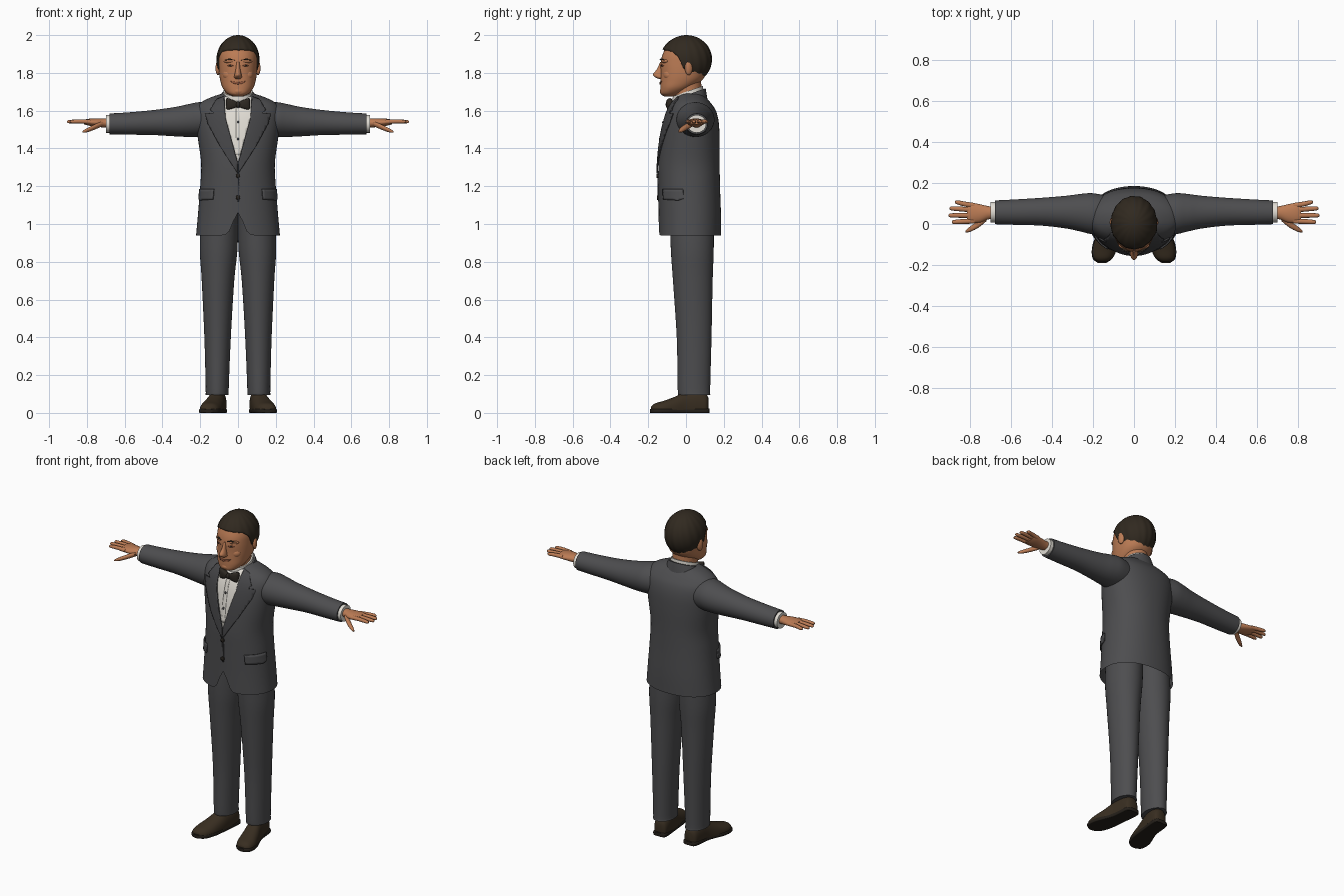
import bpy, bmesh
from math import sin, cos, pi, radians, exp, copysign
from mathutils import Vector, Matrix
from mathutils.bvhtree import BVHTree

if "Cube" in bpy.data.objects:
    bpy.data.objects.remove(bpy.data.objects["Cube"])


def material(name, *rgb):
    m = bpy.data.materials.new(name)
    m.use_nodes = True
    m.diffuse_color = (*rgb, 1)
    m.node_tree.nodes["Principled BSDF"].inputs["Base Color"].default_value = (*rgb, 1)
    return m


SUIT = material("suit grey", .075, .075, .079)
TRIM = material("lapel grey", .06, .06, .064)
SHIRT = material("shirt white", .75, .72, .66)
SKIN = material("skin", .5, .2, .09)
LIP = material("dark skin", .27, .09, .045)
HAIR = material("hair brown", .03, .022, .014)
SHOE = material("shoe brown", .04, .027, .015)
SOLE = material("sole dark", .018, .014, .01)
TIE = material("bow tie dark", .026, .021, .016)


def finish(name, bm, mat, mirror=False, thick=0, closed=True):
    """Turn a bmesh into a smooth shaded object; returns its surface tree."""
    if closed:
        bmesh.ops.recalc_face_normals(bm, faces=bm.faces)
    tree = BVHTree.FromBMesh(bm)
    me = bpy.data.meshes.new(name)
    bm.to_mesh(me)
    bm.free()
    me.materials.append(mat)
    me.polygons.foreach_set("use_smooth", [True] * len(me.polygons))
    me.set_sharp_from_angle(angle=radians(45))
    ob = bpy.data.objects.new(name, me)
    bpy.context.collection.objects.link(ob)
    if thick:
        mod = ob.modifiers.new("thickness", 'SOLIDIFY')
        mod.thickness, mod.offset = thick, -1
    if mirror:
        ob.modifiers.new("mirror", 'MIRROR')
    return tree


def smooth_rings(rings, steps=5):
    """Catmull-Rom interpolation of ring settings."""
    out = []
    for i in range(len(rings) - 1):
        a, b, c, d = (rings[min(max(i + k, 0), len(rings) - 1)] for k in (-1, 0, 1, 2))
        for s in range(steps):
            t = s / steps
            out.append([q + t * ((r - p) / 2 + t * (p - 2.5 * q + 2 * r - w / 2
                        + t * (1.5 * (q - r) + (w - p) / 2)))
                        for p, q, r, w in zip(a, b, c, d)])
    return out + [list(rings[-1])]


def loft(name, rings, mat, axis='z', power=2, n=40, warp=None, caps=(True, True), mirror=False):
    """Skin over rings of (position on axis, centre a, centre b, radius a, radius b)."""
    bm = bmesh.new()
    rows = []
    for t, a, b, ra, rb in smooth_rings(rings):
        row = []
        for k in range(n):
            c, s = cos(2 * pi * k / n), sin(2 * pi * k / n)
            u = a + ra * copysign(abs(c) ** (2 / power), c)
            v = b + rb * copysign(abs(s) ** (2 / power), s)
            p = {'x': (t, u, v), 'y': (u, t, v), 'z': (u, v, t)}[axis]
            row.append(bm.verts.new(warp(*p) if warp else p))
        rows.append(row)
    for lo, hi in zip(rows, rows[1:]):
        for k in range(n):
            bm.faces.new((lo[k], lo[k - 1], hi[k - 1], hi[k]))
    for row, cap in zip((rows[0], rows[-1]), caps):
        if cap:
            bm.faces.new(row)
    return finish(name, bm, mat, mirror)


def ball(name, loc, size, mat, mirror=False, tilt=0):
    bm = bmesh.new()
    m = Matrix.Translation(loc) @ Matrix.Rotation(tilt, 4, 'Z') @ Matrix.Diagonal((*size, 1))
    bmesh.ops.create_uvsphere(bm, u_segments=20, v_segments=12, radius=1, matrix=m)
    return finish(name, bm, mat, mirror)


def plate(name, outline, tree, mat, lift=.004, angle=0, mirror=False, step=.015):
    """Thin sheet with a (u, z) outline, laid on a surface seen from the given angle."""
    u_axis = Vector((cos(angle), sin(angle), 0))
    look = Vector((-sin(angle), cos(angle), 0))
    bm = bmesh.new()
    face = bm.faces.new([bm.verts.new((u, 0, z)) for u, z in outline])
    face.normal_update()
    if face.normal.y > 0:
        face.normal_flip()
    bmesh.ops.triangulate(bm, faces=bm.faces[:])
    for i in (0, 2):
        lo, hi = min(p[i // 2] for p in outline), max(p[i // 2] for p in outline)
        normal = Vector((i == 0, 0, i == 2))
        for k in range(1, int((hi - lo) / step) + 1):
            bmesh.ops.bisect_plane(bm, geom=bm.verts[:] + bm.edges[:] + bm.faces[:],
                                   plane_co=normal * (lo + k * step), plane_no=normal)
    for v in bm.verts:
        start = u_axis * v.co.x - look + Vector((0, 0, v.co.z))
        hit = tree.ray_cast(start, look)[0]
        v.co = (hit or start + look * .95) - look * lift
    finish(name, bm, mat, mirror, thick=.007, closed=False)


def disc(x, z, r):
    return [(x + r * cos(k * pi / 6), z + r * sin(k * pi / 6)) for k in range(12)]


# Jacket body with the front hem cut away
def hem(x, y, z):
    if y < 0 and z < 1.12:
        z += .12 * exp(-(x / .035) ** 2) * (1.12 - z) / .18
    return x, y, z


torso = loft("jacket", [
    (.94, 0, .02, .222, .165), (1.05, 0, .02, .212, .165), (1.2, 0, .017, .2, .163),
    (1.32, 0, .016, .195, .162), (1.45, 0, .022, .212, .156), (1.54, 0, .028, .225, .145),
    (1.6, 0, .03, .225, .128), (1.64, 0, .028, .2, .104), (1.67, 0, .027, .145, .078),
    (1.69, 0, .027, .085, .06)], SUIT, power=2.2, n=72, warp=hem, caps=(False, True))

# Sleeves and shirt cuffs
loft("sleeves", [
    (.12, .045, 1.55, .09, .085), (.2, .05, 1.553, .1, .092), (.26, .055, 1.548, .092, .087),
    (.33, .058, 1.542, .08, .078), (.45, .06, 1.537, .068, .066), (.58, .058, 1.532, .062, .059),
    (.68, .057, 1.53, .058, .055)], SUIT, axis='x', mirror=True)
loft("cuffs", [(.65, .057, 1.53, .05, .047), (.7, .057, 1.53, .05, .047)],
     SHIRT, axis='x', mirror=True)

# Hands
loft("palms", [
    (.67, .055, 1.535, .03, .025), (.71, .055, 1.535, .032, .024), (.75, .052, 1.537, .044, .022),
    (.79, .054, 1.539, .049, .018), (.815, .055, 1.54, .042, .012)], SKIN, axis='x', mirror=True)
for finger, y, spread, tip in (("index", .015, -.005, .89), ("middle", .042, .0, .905),
                               ("ring", .068, .008, .9), ("little", .09, .016, .875)):
    loft(finger + "_fingers", [
        (.78, y, 1.54, .013, .012), (.83, y + spread * .5, 1.543, .012, .011),
        (tip - .012, y + spread, 1.542, .01, .009), (tip, y + spread, 1.541, .004, .004)],
        SKIN, axis='x', n=14, mirror=True)
loft("thumbs", [
    (.72, .03, 1.53, .016, .014), (.76, -.001, 1.513, .017, .014),
    (.8, -.025, 1.496, .013, .011), (.822, -.036, 1.488, .005, .005)],
    SKIN, axis='x', n=14, mirror=True)

# Trousers
loft("trouser_legs", [
    (.095, .11, .045, .062, .085), (.13, .11, .042, .061, .086), (.4, .108, .043, .07, .092),
    (.7, .106, .036, .086, .105), (.88, .102, .033, .1, .114), (1.1, .095, .03, .095, .115)],
    SUIT, mirror=True)


# Shoes: flat bottomed lofts, toes turned out
def floor(x, y, z):
    return x, y, max(z, .002)


loft("shoes", [
    (.118, .104, .04, .022, .04), (.105, .104, .04, .04, .06), (.06, .107, .045, .046, .075),
    (.0, .115, .035, .048, .078), (-.06, .13, .02, .055, .065), (-.12, .144, .015, .058, .048),
    (-.165, .152, .015, .046, .035), (-.184, .155, .015, .022, .018)],
    SHOE, axis='y', power=2.3, warp=floor, mirror=True)
loft("soles", [
    (.124, .104, .01, .025, .012), (.105, .104, .01, .045, .014), (.0, .115, .01, .048, .014),
    (-.1, .14, .01, .062, .014), (-.165, .153, .01, .05, .014), (-.19, .156, .01, .02, .01)],
    SOLE, axis='y', power=4, warp=lambda x, y, z: (x, y, max(z, 0)), mirror=True)


# Neck and collars, all leaning down toward the front
def lean(x, y, z):
    return x, y, z + y * .35


loft("neck", [(1.6, 0, .015, .07, .07), (1.7, 0, .008, .07, .073), (1.79, 0, .0, .072, .08)],
     SKIN, warp=lean)
loft("shirt_collar", [(1.63, 0, .012, .086, .084), (1.7, 0, .01, .078, .08)], SHIRT, warp=lean)
loft("jacket_collar", [(1.61, 0, .03, .118, .085), (1.65, 0, .027, .1, .082),
                       (1.682, 0, .024, .086, .08)], SUIT, warp=lean)

# Shirt front, lapels, buttons and pocket flaps
plate("shirt_front", [(-.07, 1.672), (-.068, 1.57), (0, 1.325), (.068, 1.57), (.07, 1.672)],
      torso, SHIRT, lift=.003)
plate("shirt_placket", [(-.011, 1.62), (-.011, 1.365), (.011, 1.365), (.011, 1.62)],
      torso, SHIRT, lift=.005)
plate("lapels", [(.075, 1.678), (.115, 1.662), (.148, 1.605), (.128, 1.588), (.175, 1.585),
                 (.16, 1.53), (.095, 1.41), (.004, 1.27), (.002, 1.325), (.066, 1.56)],
      torso, TRIM, lift=.009, mirror=True)
plate("front_edge", [(-.004, 1.28), (.004, 1.28), (.006, 1.12), (-.002, 1.12)], torso, TRIM)
for label, z, r, mat in (("upper_button", 1.255, .012, TIE), ("lower_button", 1.14, .012, TIE),
                         ("upper_stud", 1.54, .006, TRIM), ("lower_stud", 1.45, .006, TRIM)):
    plate(label, disc(0, z, r), torso, mat, lift=.009)
plate("pocket_flaps", [(-.012, 1.185), (.12, 1.185), (.125, 1.135), (.1, 1.125), (-.008, 1.13)],
      torso, SUIT, lift=.009, angle=radians(50), mirror=True)

# Bow tie
loft("bow_tie_wings", [
    (.004, -.09, 1.632, .012, .013), (.03, -.09, 1.634, .016, .024), (.055, -.086, 1.635, .015, .031),
    (.064, -.083, 1.635, .009, .028)], TIE, axis='x', power=3, n=20, mirror=True)
ball("bow_tie_knot", (0, -.094, 1.632), (.013, .014, .017), TIE)

# Head and face
head = loft("head", [
    (1.675, 0, -.085, .025, .03), (1.69, 0, -.078, .055, .056), (1.72, 0, -.052, .081, .084),
    (1.76, 0, -.025, .094, .11), (1.8, 0, -.014, .1, .12), (1.85, 0, -.008, .102, .126),
    (1.9, 0, -.005, .1, .118), (1.95, 0, 0, .082, .095), (1.98, 0, 0, .04, .05)], SKIN, power=2.2)
loft("nose", [
    (1.858, 0, -.122, .009, .015), (1.82, 0, -.134, .012, .02), (1.792, 0, -.142, .018, .034),
    (1.776, 0, -.138, .02, .024), (1.768, 0, -.13, .012, .012)], SKIN, n=18)
ball("chin", (0, -.112, 1.703), (.034, .027, .022), SKIN)
ball("brow_ridges", (.043, -.109, 1.862), (.034, .019, .012), SKIN, mirror=True, tilt=.3)
ball("cheeks", (.05, -.096, 1.79), (.032, .024, .028), SKIN, mirror=True, tilt=.4)
ball("ears", (.106, .014, 1.825), (.012, .021, .037), SKIN, mirror=True, tilt=.3)
plate("eyebrows", [(.018, 1.868), (.045, 1.877), (.072, 1.866), (.045, 1.869)],
      head, HAIR, lift=.011, mirror=True)
plate("eyes", [(.024, 1.838), (.042, 1.844), (.06, 1.838), (.042, 1.833)],
      head, LIP, mirror=True)
plate("pupils", disc(.042, 1.838, .005), head, TIE, lift=.005, mirror=True)
plate("mouth", [(-.042, 1.757), (0, 1.75), (.042, 1.757), (.025, 1.744), (0, 1.739), (-.025, 1.744)],
      head, LIP, lift=.005)

# Hair: a cap whose lower edge follows the hairline from nape to forehead
LINE = ((-1, -56), (-.35, -52), (-.15, -20), (.1, -25), (.3, 5), (.6, 20), (1, 25))


def hairline(c):
    for (a, low), (b, high) in zip(LINE, LINE[1:]):
        if c <= b:
            return radians(low + (high - low) * (c - a) / (b - a))
    return radians(LINE[-1][1])


bm = bmesh.new()
COLS, ROWS = 96, 16
grid = []
for k in range(COLS):
    th = 2 * pi * k / COLS
    low = hairline(cos(th))
    col = []
    for j in range(ROWS):
        el = low + (pi / 2 - low) * j / ROWS
        r = cos(el) * (1 + .012 * sin(16 * th + 3 * el) + .04 * max(cos(th), 0) * cos(el))
        col.append(bm.verts.new((.113 * r * sin(th), .003 - .134 * r * cos(th),
                                 1.87 + .13 * sin(el))))
    grid.append(col)
crown = bm.verts.new((0, .003, 2))
for k in range(COLS):
    a, b = grid[k - 1], grid[k]
    for j in range(ROWS - 1):
        bm.faces.new((a[j], b[j], b[j + 1], a[j + 1]))
    bm.faces.new((a[-1], b[-1], crown))
finish("hair", bm, HAIR, thick=.018)
